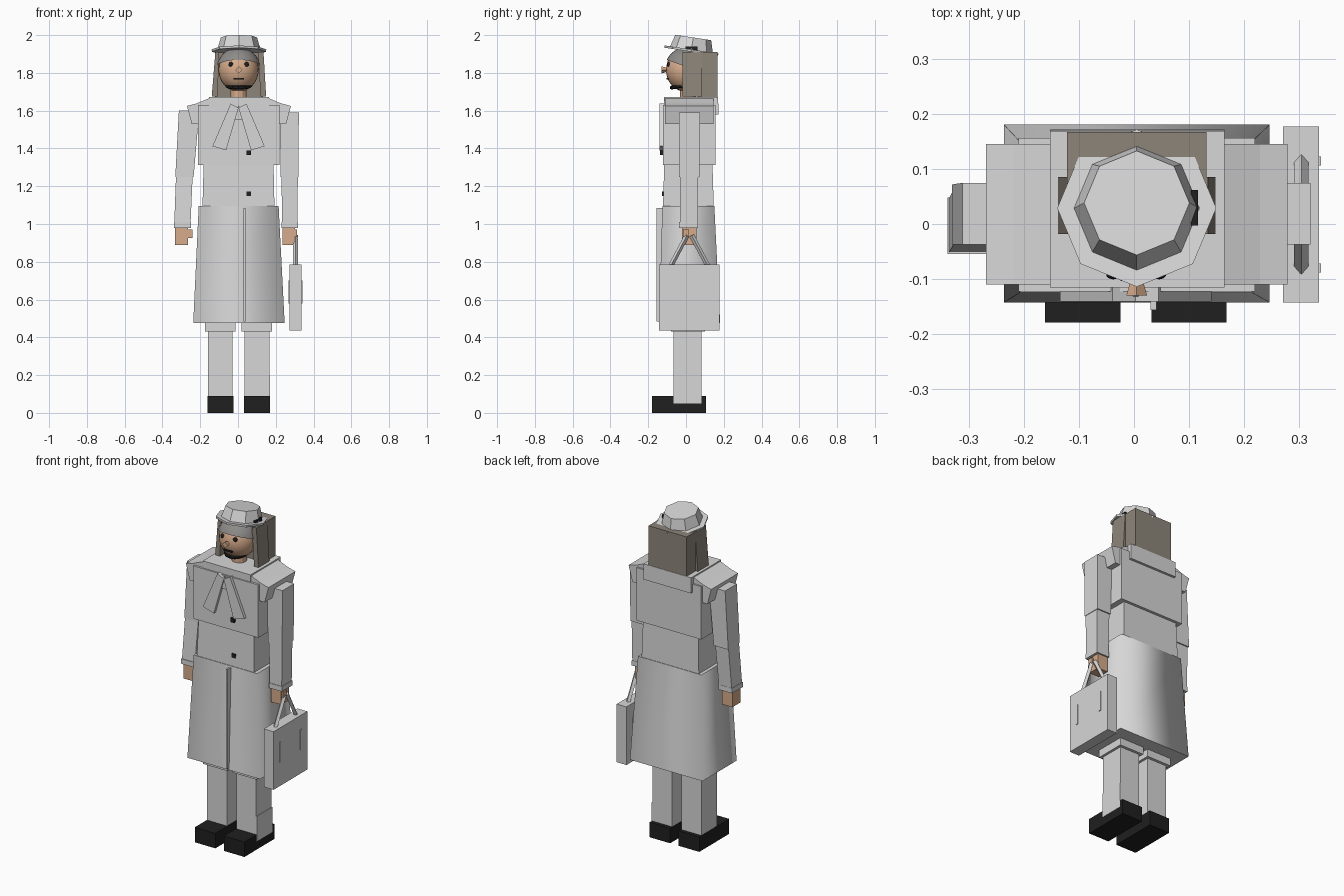
import bpy, bmesh, math
from mathutils import Vector, Matrix

if "Cube" in bpy.data.objects:
    bpy.data.objects.remove(bpy.data.objects["Cube"])


def material(name, r, g, b):
    m = bpy.data.materials.new(name)
    m.diffuse_color = (r, g, b, 1)
    m.use_nodes = True
    m.node_tree.nodes["Principled BSDF"].inputs["Base Color"].default_value = m.diffuse_color
    return m


CLOTH = material("pale grey cloth", 0.68, 0.68, 0.68)
SKIN = material("skin", 0.68, 0.41, 0.26)
BLACK = material("black", 0.014, 0.014, 0.014)
HAIR = material("grey brown hair", 0.27, 0.235, 0.195)
FRINGE = material("grey fringe", 0.27, 0.26, 0.25)


def finish(name, bm, mat):
    bmesh.ops.recalc_face_normals(bm, faces=bm.faces)
    me = bpy.data.meshes.new(name)
    bm.to_mesh(me)
    bm.free()
    me.materials.append(mat)
    ob = bpy.data.objects.new(name, me)
    bpy.context.collection.objects.link(ob)
    return ob


def loft(name, mat, lower, upper, smooth=False):
    """Join two horizontal rectangles given as (x0, x1, y0, y1, z)."""
    bm = bmesh.new()
    rings = [[bm.verts.new(p) for p in
              ((x0, y0, z), (x1, y0, z), (x1, y1, z), (x0, y1, z))]
             for x0, x1, y0, y1, z in (lower, upper)]
    caps = [bm.faces.new(r) for r in rings]
    for i in range(4):
        j = (i + 1) % 4
        f = bm.faces.new((rings[0][i], rings[0][j], rings[1][j], rings[1][i]))
        f.smooth = smooth
    for f in caps:
        for e in f.edges:
            e.smooth = False
    return finish(name, bm, mat)


def box(name, mat, x0, x1, y0, y1, z0, z1):
    return loft(name, mat, (x0, x1, y0, y1, z0), (x0, x1, y0, y1, z1))


def extrude_profile(name, mat, pts, y0, y1):
    """Extrude an (x, z) outline along y."""
    bm = bmesh.new()
    a, b = [[bm.verts.new((x, y, z)) for x, z in pts] for y in (y0, y1)]
    bm.faces.new(a)
    bm.faces.new(b)
    for i in range(len(pts)):
        j = (i + 1) % len(pts)
        bm.faces.new((a[i], a[j], b[j], b[i]))
    return finish(name, bm, mat)


def ball(name, mat, centre, radii, seg=24, rings=16, cut=None):
    bm = bmesh.new()
    bmesh.ops.create_uvsphere(bm, u_segments=seg, v_segments=rings, radius=1)
    bmesh.ops.transform(bm, verts=bm.verts,
                        matrix=Matrix.Translation(centre) @ Matrix.Diagonal((*radii, 1)))
    if cut:
        bmesh.ops.bisect_plane(bm, geom=bm.verts[:] + bm.edges[:] + bm.faces[:],
                               plane_co=cut[0], plane_no=cut[1], clear_inner=True)
    for f in bm.faces:
        f.smooth = True
    return finish(name, bm, mat)


def cone(name, mat, sides, r0, r1, depth, matrix):
    bm = bmesh.new()
    bmesh.ops.create_cone(bm, cap_ends=True, segments=sides, radius1=r0,
                          radius2=r1, depth=depth, matrix=matrix)
    return finish(name, bm, mat)


def bar(name, mat, a, b, radius, sides=4):
    a, b = Vector(a), Vector(b)
    turn = (b - a).to_track_quat('Z', 'Y').to_matrix().to_4x4()
    return cone(name, mat, sides, radius, radius, (b - a).length,
                Matrix.Translation((a + b) / 2) @ turn)


# Shoes and legs
for side, x in (("left", -0.094), ("right", 0.1)):
    box(side + "_shoe", BLACK, x - 0.068, x + 0.069, -0.18, 0.105, 0, 0.09)
    box(side + "_leg", CLOTH, x - 0.066, x + 0.066, -0.065, 0.083, 0.05, 0.44)
    box(side + "_knee", CLOTH, x - 0.082, x + 0.081, -0.08, 0.1, 0.43, 0.6)
box("heel_strip", CLOTH, 0.16, 0.1705, -0.065, 0.083, 0.05, 0.2)

# Skirt with front seam
loft("skirt", CLOTH, (-0.237, 0.247, -0.143, 0.181, 0.475),
     (-0.208, 0.215, -0.125, 0.15, 1.095), smooth=True)
loft("skirt_seam", CLOTH, (0.03, 0.041, -0.157, -0.13, 0.485),
     (0.03, 0.041, -0.157, -0.11, 1.085))

# Jacket
loft("jacket_waist", CLOTH, (-0.188, 0.193, -0.122, 0.147, 1.09),
     (-0.182, 0.188, -0.115, 0.14, 1.32))
box("jacket_chest", CLOTH, -0.211, 0.221, -0.123, 0.157, 1.312, 1.63)
box("collar", CLOTH, -0.153, 0.165, -0.116, 0.17, 1.6, 1.673)
loft("collar_back", CLOTH, (-0.153, 0.165, 0.15, 0.172, 1.58),
     (-0.153, 0.165, 0.14, 0.17, 1.67))
for side, s in (("left", -1), ("right", 1)):
    pts = [(0.0, 1.53), (0.25, 1.53), (0.275, 1.625), (0.225, 1.638), (0.155, 1.667), (0.0, 1.667)]
    extrude_profile(side + "_shoulder", CLOTH,
                    [(0.005 + s * x, z) for x, z in pts], -0.11, 0.146)

# Neck scarf tails and knot
for side, s in (("left", -1), ("right", 1)):
    extrude_profile(side + "_scarf_tail", CLOTH,
                    [(0.003 + s * x, z) for x, z in
                     ((0.0, 1.615), (0.042, 1.637), (0.138, 1.412), (0.066, 1.39))],
                    -0.141, -0.115)
extrude_profile("scarf_knot", CLOTH, [(-0.03, 1.55), (0.036, 1.55), (0.003, 1.63)], -0.132, -0.115)

# Buttons
for i, (z, y) in enumerate(((1.378, -0.138), (1.16, -0.126))):
    box("button_%d" % (i + 1), BLACK, 0.045, 0.069, y, -0.1, z - 0.012, z + 0.012)

# Arms and hands
loft("left_upper_arm", CLOTH, (-0.332, -0.235, -0.037, 0.072, 1.25), (-0.313, -0.205, -0.037, 0.075, 1.6))
loft("left_forearm", CLOTH, (-0.338, -0.252, -0.053, 0.045, 0.985), (-0.328, -0.24, -0.035, 0.065, 1.26))
box("left_cuff", CLOTH, -0.34, -0.25, -0.055, 0.048, 0.98, 1.01)
box("left_hand", SKIN, -0.333, -0.265, -0.045, 0.035, 0.89, 0.985)
box("left_thumb", SKIN, -0.27, -0.242, -0.04, -0.01, 0.925, 0.97)
loft("right_upper_arm", CLOTH, (0.225, 0.32, -0.037, 0.072, 1.25), (0.222, 0.322, -0.037, 0.075, 1.59))
loft("right_forearm", CLOTH, (0.234, 0.314, -0.033, 0.062, 0.985), (0.23, 0.317, -0.033, 0.065, 1.26))
box("right_cuff", CLOTH, 0.231, 0.317, -0.036, 0.064, 0.98, 1.01)
box("right_hand", SKIN, 0.235, 0.302, -0.02, 0.055, 0.89, 0.985)
box("right_thumb", SKIN, 0.295, 0.312, -0.015, 0.015, 0.935, 0.97)

# Handbag with sloping handles
box("bag", CLOTH, 0.272, 0.337, -0.143, 0.178, 0.435, 0.785)
for i, (y0, y1) in enumerate(((-0.08, 0.005), (0.115, 0.03))):
    bar("bag_handle_%d" % (i + 1), CLOTH, (0.305, y0, 0.78), (0.305, y1, 0.94), 0.013)
    box("bag_strap_%d" % (i + 1), CLOTH, 0.268, 0.341, y0 - 0.008, y0 + 0.008, 0.58, 0.7)

# Head and face
cone("neck", SKIN, 12, 0.043, 0.043, 0.1, Matrix.Translation((0.002, 0.01, 1.69)))
ball("head", SKIN, (0.003, 0.0, 1.815), (0.106, 0.106, 0.115))
cone("nose", SKIN, 4, 0.009, 0.019, 0.035,
     Matrix.Translation((0.005, -0.113, 1.816)) @ Matrix.Rotation(math.pi / 2, 4, 'X'))
for side, s in (("left", -1), ("right", 1)):
    ball(side + "_eye", BLACK, (0.004 + s * 0.042, -0.092, 1.845), (0.013, 0.009, 0.013), 10, 8)
box("mouth", BLACK, -0.025, 0.031, -0.104, -0.08, 1.765, 1.774)

# Chin strap, an arc of short bars under the jaw
arc = [(0.003 + 0.064 * math.sin(a), -0.005 - 0.072 * math.cos(a), 1.722 + 0.012 * (1 - math.cos(a)))
       for a in [math.radians(-75 + 25 * i) for i in range(7)]]
for i in range(6):
    bar("chin_strap_%d" % (i + 1), BLACK, arc[i], arc[i + 1], 0.01, 6)

# Hair
ball("fringe", FRINGE, (0.003, 0.0, 1.82), (0.117, 0.113, 0.115),
     cut=((0, -0.1, 1.868), (0, 0.35, 1)))
box("hair_back", HAIR, -0.122, 0.132, 0.06, 0.168, 1.67, 1.91)
loft("left_hair", HAIR, (-0.139, -0.108, -0.018, 0.086, 1.675), (-0.12, -0.1, -0.018, 0.086, 1.91))
loft("right_hair", HAIR, (0.12, 0.149, -0.018, 0.086, 1.675), (0.105, 0.135, -0.018, 0.086, 1.91))

# Hat, tipped backwards
tilt = Matrix.Translation((0.005, 0.028, 1.918)) @ Matrix.Rotation(math.radians(-8.5), 4, 'X')
cone("hat_brim", CLOTH, 8, 0.143, 0.145, 0.012, tilt)
cone("hat_crown", CLOTH, 8, 0.116, 0.096, 0.07, tilt @ Matrix.Translation((0, 0, 0.035)))
box("hat_clip", BLACK, 0.104, 0.117, -0.003, 0.062, 1.918, 1.94)
